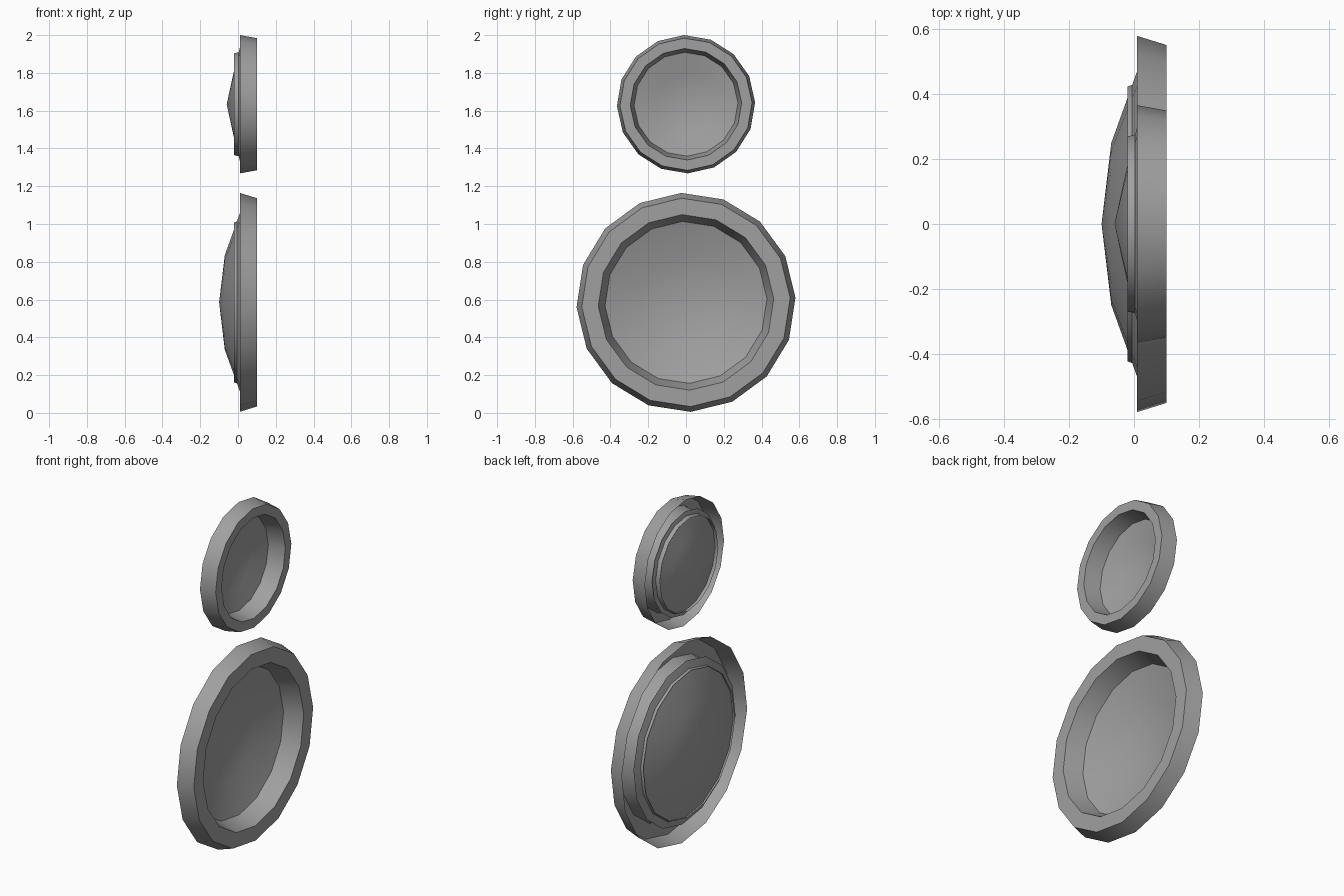
import bpy, math

cube = bpy.data.objects.get("Cube")
if cube:
    bpy.data.objects.remove(cube, do_unlink=True)

SIDES = 16

grey = bpy.data.materials.new("mid grey")
grey.use_nodes = True
colour = (0.35, 0.35, 0.35, 1)
grey.diffuse_color = colour
grey.node_tree.nodes["Principled BSDF"].inputs["Base Color"].default_value = colour


def lathe(name, profile, height, turn):
    """Turn an (x, radius) profile around the x axis; radius 0 closes to a point."""
    verts, faces, rings = [], [], []
    for x, r in profile:
        start = len(verts)
        count = SIDES if r else 1
        for i in range(count):
            a = math.radians(turn) + math.tau * i / SIDES
            verts.append((x, r * math.cos(a), r * math.sin(a)))
        rings.append([start + i % count for i in range(SIDES)])
    for a, b in zip(rings, rings[1:]):
        for i in range(SIDES):
            j = (i + 1) % SIDES
            corners = [a[i], a[j], b[j], b[i]]
            faces.append(list(dict.fromkeys(corners)))
    mesh = bpy.data.meshes.new(name)
    mesh.from_pydata(verts, [], faces)
    mesh.materials.append(grey)
    obj = bpy.data.objects.new(name, mesh)
    obj.location.z = height
    bpy.context.collection.objects.link(obj)
    bpy.ops.object.select_all(action='DESELECT')
    obj.select_set(True)
    bpy.context.view_layer.objects.active = obj
    bpy.ops.object.shade_smooth_by_angle(angle=math.radians(30))


# Large lower disc: open-backed rim and shallow dish
lathe("large_rim", [(0.01, 0.58), (0.1, 0.552), (0.1, 0.465), (-0.02, 0.424)], 0.585, 2.5)
lathe("large_dish", [(0.01, 0.472), (-0.07, 0.25), (-0.1, 0)], 0.585, 2.5)

# Small upper disc
lathe("small_rim", [(0.01, 0.366), (0.1, 0.35), (0.1, 0.295), (-0.02, 0.27)], 1.634, 1.5)
lathe("small_dish", [(0.01, 0.3), (-0.025, 0.16), (-0.06, 0)], 1.634, 1.5)
